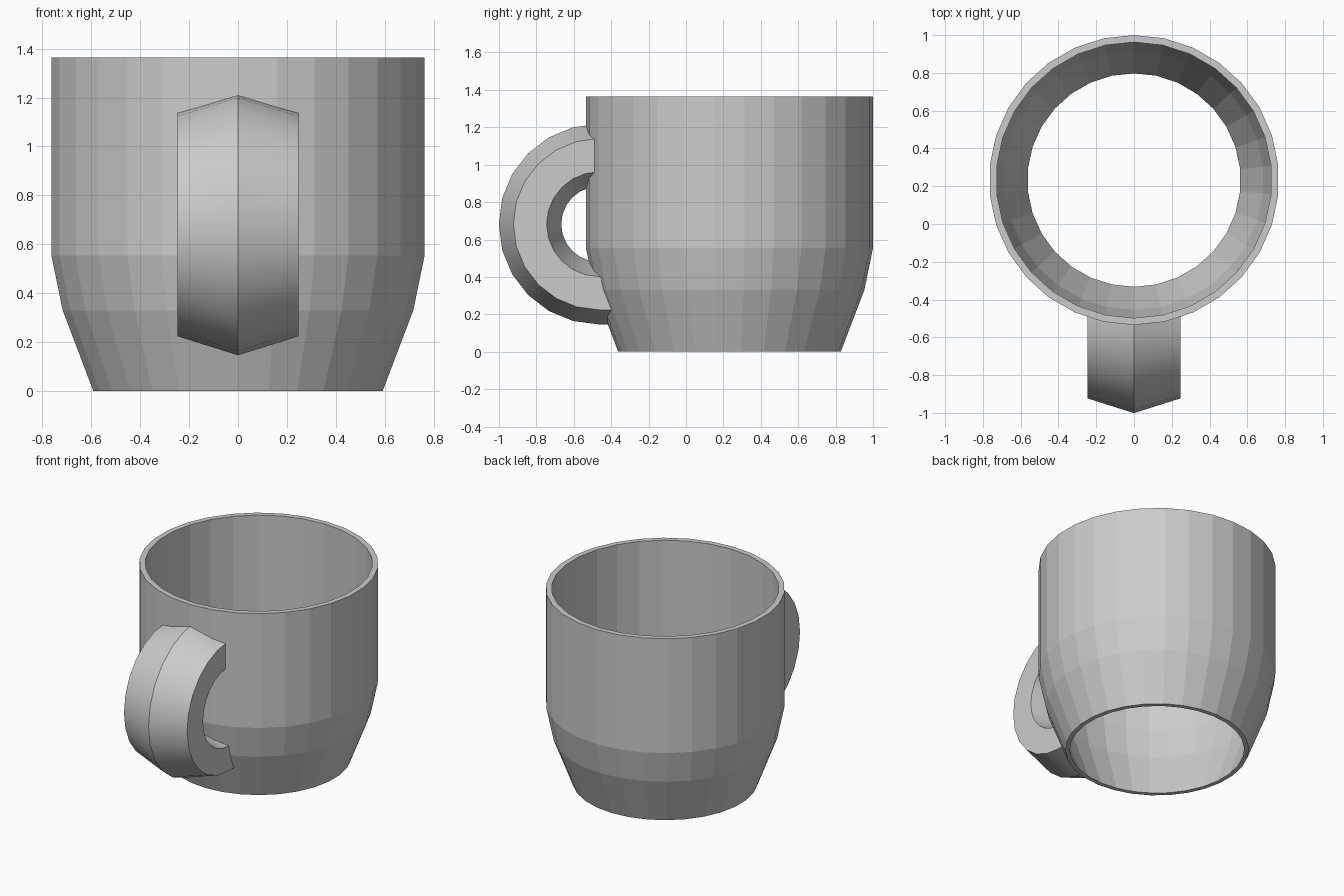
import bpy, bmesh
from math import sin, cos, pi, radians

if "Cube" in bpy.data.objects:
    bpy.data.objects.remove(bpy.data.objects["Cube"])

CY = 0.2325     # body axis
SIDES = 30


def make_object(name, verts, faces):
    me = bpy.data.meshes.new(name)
    me.from_pydata(verts, [], faces)
    bm = bmesh.new()
    bm.from_mesh(me)
    bmesh.ops.recalc_face_normals(bm, faces=bm.faces)
    bm.to_mesh(me)
    bm.free()
    ob = bpy.data.objects.new(name, me)
    bpy.context.collection.objects.link(ob)
    return ob


def bridge(rings, n, closed):
    """Quads joining consecutive rings of n vertices."""
    return [(i * n + j, i * n + (j + 1) % n,
             (i + 1) % rings * n + (j + 1) % n, (i + 1) % rings * n + j)
            for i in range(rings if closed else rings - 1) for j in range(n)]


def revolve(profile):
    return [(r * sin(2 * pi * k / SIDES), CY - r * cos(2 * pi * k / SIDES), z)
            for r, z in profile for k in range(SIDES)]


# Cup body: faceted open-bottomed shell
outer = [(0.595, 0), (0.721, 0.33), (0.7675, 0.555), (0.7675, 1.365)]
inner = [(0.73, 1.365), (0.73, 0.57), (0.687, 0.34), (0.565, 0)]
profile = outer + inner
make_object("cup_body", revolve(profile), bridge(len(profile), SIDES, True))

# Handle: hexagonal section swept round a half circle, run on into the wall
HY, HZ, W = -0.465, 0.682, 0.247
section = [(0, 0.536), (W, 0.458), (W, 0.28), (0, 0.202), (-W, 0.28), (-W, 0.458)]
STEPS = 12
stations = [(pi / 2 + pi * i / STEPS, 0) for i in range(STEPS + 1)]
stations = [(pi / 2, 0.12)] + stations + [(3 * pi / 2, 0.12)]
verts = [(x, HY + r * cos(a) + ext, HZ + r * sin(a))
         for a, ext in stations for x, r in section]
n, count = len(section), len(stations)
faces = bridge(count, n, False)
faces += [tuple(range(n)), tuple(range((count - 1) * n, count * n))]
handle = make_object("handle", verts, faces)

# Trim the handle ends inside the wall thickness
core = [(0.578, 0), (0.70, 0.335), (0.742, 0.56), (0.742, 1.365)]
cutter_faces = bridge(len(core), SIDES, False)
cutter_faces += [tuple(range(SIDES)), tuple(range(3 * SIDES, 4 * SIDES))]
cutter = make_object("handle_trim_cutter", revolve(core), cutter_faces)
cutter.hide_render = True
cutter.hide_viewport = True
mod = handle.modifiers.new("trim", 'BOOLEAN')
mod.operation = 'DIFFERENCE'
mod.solver = 'EXACT'
mod.object = cutter

# Apply the trim, then smooth along the sweep with sharp ridges
bpy.context.view_layer.objects.active = handle
handle.select_set(True)
bpy.ops.object.modifier_apply(modifier="trim")
bpy.ops.object.shade_smooth_by_angle(angle=radians(22))
bpy.data.objects.remove(cutter)
